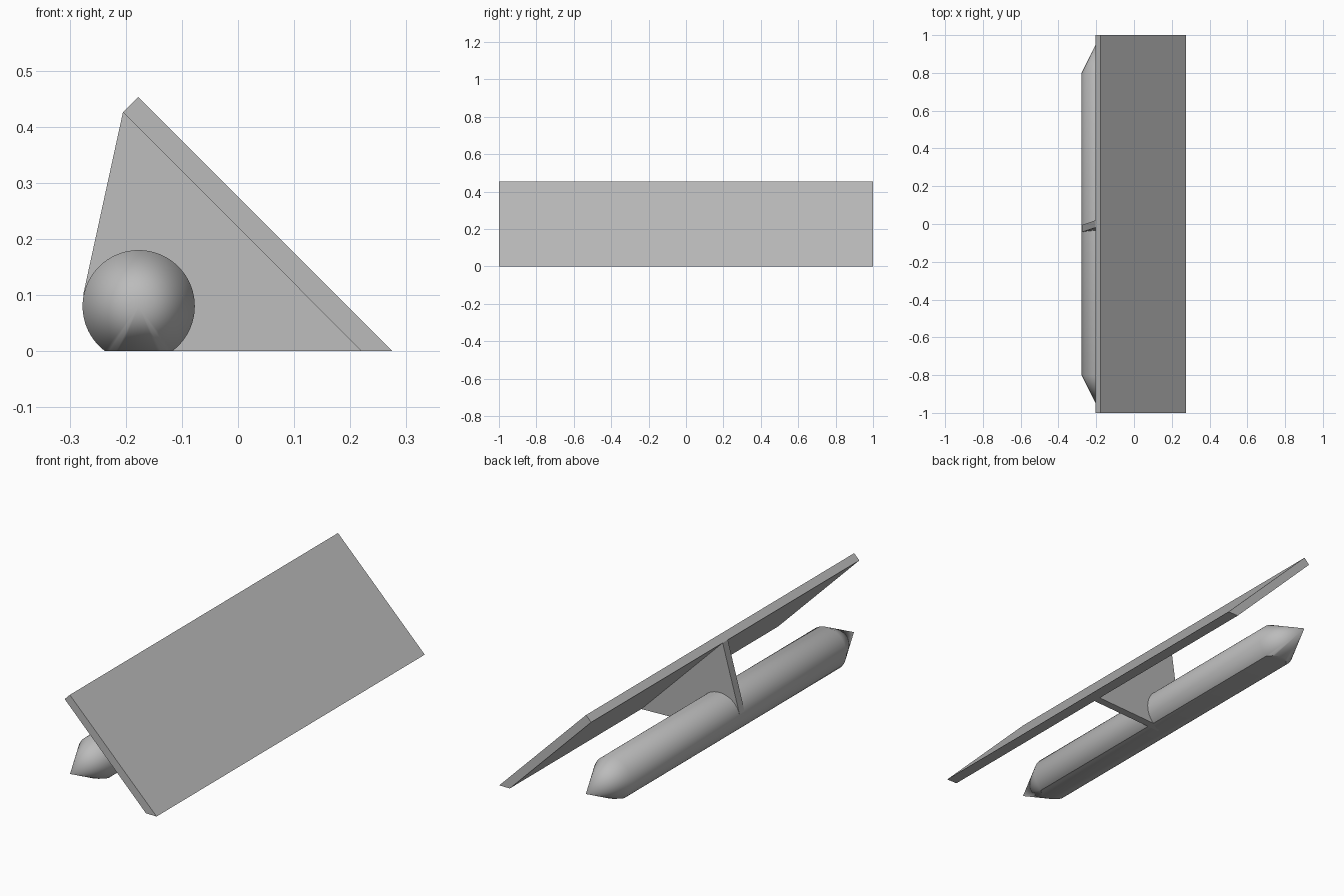
import bpy, bmesh, math
from mathutils import Matrix, Vector

if "Cube" in bpy.data.objects:
    bpy.data.objects.remove(bpy.data.objects["Cube"], do_unlink=True)

GREY = (0.5, 0.5, 0.5, 1)
grey = bpy.data.materials.new("plain_grey")
grey.use_nodes = True
grey.diffuse_color = GREY
grey.node_tree.nodes["Principled BSDF"].inputs["Base Color"].default_value = GREY


def add_object(name, bm, smooth=False):
    bmesh.ops.recalc_face_normals(bm, faces=bm.faces[:])
    mesh = bpy.data.meshes.new(name)
    bm.to_mesh(mesh)
    bm.free()
    mesh.materials.append(grey)
    obj = bpy.data.objects.new(name, mesh)
    bpy.context.collection.objects.link(obj)
    if smooth:
        bpy.ops.object.select_all(action="DESELECT")
        obj.select_set(True)
        bpy.context.view_layer.objects.active = obj
        bpy.ops.object.shade_smooth_by_angle(angle=math.radians(35))
    return obj


def extrude_profile(name, profile, width, lean=0.0):
    """Extrude an x-z outline along y; lean shifts points away from the plate."""
    bm = bmesh.new()
    rings = []
    for side in (-1, 1):
        rings.append([bm.verts.new((x, side * width / 2 + lean * (x + z - 0.22), z))
                      for x, z in profile])
    front, back = rings
    bm.faces.new(front)
    bm.faces.new(reversed(back))
    for i in range(len(profile)):
        j = (i + 1) % len(profile)
        bm.faces.new((front[i], front[j], back[j], back[i]))
    return add_object(name, bm)


# Sloped plate, trimmed level with the ground
extrude_profile("sloped_plate",
                [(-0.178, 0.453), (0.275, 0), (0.22, 0), (-0.205, 0.426)], 2.0)

# Thin, slightly leaning rib joining the plate to the float
extrude_profile("support_rib",
                [(-0.205, 0.426), (0.22, 0), (-0.178, 0), (-0.276, 0.1)], 0.038, lean=0.06)

# Round float with pointed ends and a flat underside
bm = bmesh.new()
bmesh.ops.create_cone(bm, cap_ends=True, cap_tris=True, segments=96,
                      radius1=0.1, radius2=0.1, depth=1.6,
                      matrix=Matrix.Rotation(math.pi / 2, 4, "X"))
for v in bm.verts:
    if Vector((v.co.x, v.co.z)).length < 0.01:
        v.co.y = math.copysign(1.0, v.co.y)
bmesh.ops.translate(bm, verts=bm.verts[:], vec=(-0.177, 0, 0.08))
cut = bmesh.ops.bisect_plane(bm, geom=bm.verts[:] + bm.edges[:] + bm.faces[:],
                             plane_co=(0, 0, 0), plane_no=(0, 0, -1), clear_outer=True)
edges = [e for e in cut["geom_cut"] if isinstance(e, bmesh.types.BMEdge)]
bmesh.ops.contextual_create(bm, geom=edges)
add_object("pointed_float", bm, smooth=True)
